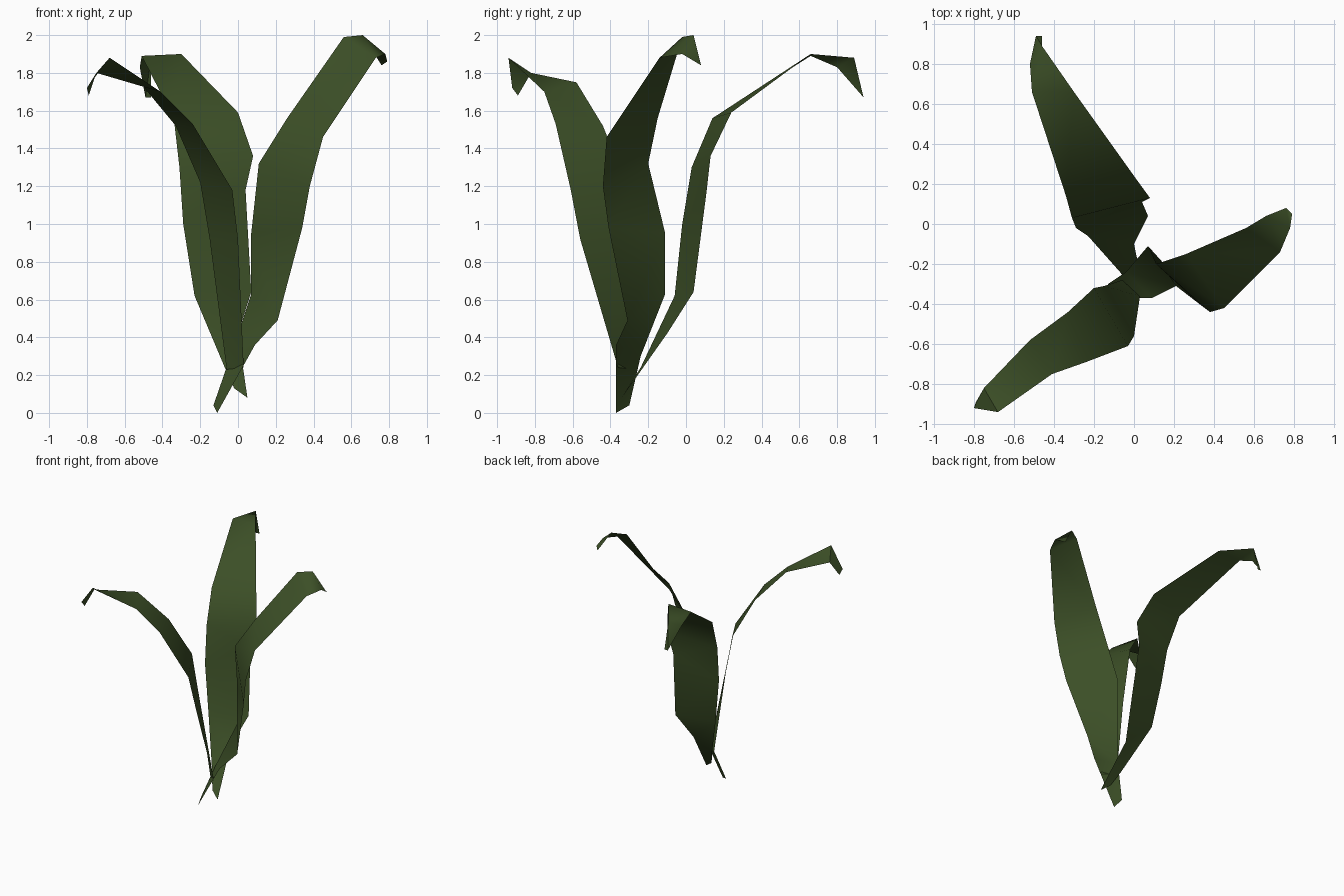
import bpy
import bmesh
from mathutils import Vector

old_cube = bpy.data.objects.get("Cube")
if old_cube:
    bpy.data.objects.remove(old_cube, do_unlink=True)


def make_material(name, colour):
    material = bpy.data.materials.new(name)
    material.use_nodes = True
    material.diffuse_color = colour
    shader = material.node_tree.nodes["Principled BSDF"]
    shader.inputs["Base Color"].default_value = colour
    shader.inputs["Roughness"].default_value = 0.8
    return material


leaf_green = make_material("dark leaf green", (0.045, 0.078, 0.02, 1))


def build_leaf(name, left_rim, right_rim):
    """Loft a thin blade between its two rims, given from root to tip."""
    mesh = bpy.data.meshes.new(name)
    bm = bmesh.new()
    rims = [[bm.verts.new(Vector(point)) for point in rim]
            for rim in (left_rim, right_rim)]
    left, right = rims
    for i in range(len(left) - 1):
        bm.faces.new((left[i], right[i], right[i + 1], left[i + 1]))
    # Split the twisted quads the short way across the blade
    bmesh.ops.triangulate(bm, faces=bm.faces[:], quad_method='SHORT_EDGE')
    bmesh.ops.recalc_face_normals(bm, faces=bm.faces[:])
    bm.to_mesh(mesh)
    bm.free()
    mesh.materials.append(leaf_green)
    leaf = bpy.data.objects.new(name, mesh)
    bpy.context.scene.collection.objects.link(leaf)

    # Soft shading along the blade, with the curled tip left crisp
    bpy.ops.object.select_all(action='DESELECT')
    leaf.select_set(True)
    bpy.context.view_layer.objects.active = leaf
    bpy.ops.object.shade_smooth_by_angle(angle=0.9)
    return leaf


# Leaf arching to the back
build_leaf(
    "back_leaf",
    left_rim=[(-.02, -.31, .13), (-.07, -.24, .24), (-.23, -.06, .62),
              (-.29, -.02, 1), (-.31, .03, 1.3), (-.34, .14, 1.56),
              (-.51, .66, 1.89), (-.52, .8, 1.83), (-.49, .94, 1.67)],
    right_rim=[(.05, -.34, .08), (0, -.1, .42), (.07, .04, .64),
               (.04, .11, 1.18), (.08, .13, 1.36), (0, .24, 1.59),
               (-.3, .66, 1.9), (-.46, .89, 1.88), (-.46, .94, 1.67)],
)

# Tall leaf leaning to the model's left
build_leaf(
    "left_leaf",
    left_rim=[(-.13, -.3, .04), (-.04, -.24, .3), (.07, -.11, .63),
              (.07, -.11, .95), (.11, -.2, 1.32), (.26, -.15, 1.56),
              (.56, -.02, 1.99), (.66, .04, 2), (.76, .08, 1.84)],
    right_rim=[(-.11, -.37, 0), (.09, -.37, .36), (.21, -.31, .49),
               (.34, -.41, .98), (.38, -.44, 1.2), (.45, -.42, 1.46),
               (.73, -.14, 1.88), (.78, -.02, 1.9), (.79, .05, 1.86)],
)

# Leaf drooping to the front right
build_leaf(
    "front_right_leaf",
    left_rim=[(-.06, -.28, .23), (-.15, -.31, .92), (-.2, -.32, 1.22),
              (-.33, -.44, 1.52), (-.52, -.58, 1.75),
              (-.75, -.82, 1.8), (-.79, -.89, 1.68)],
    right_rim=[(.03, -.36, .24), (0, -.56, .92), (-.03, -.61, 1.18),
               (-.24, -.69, 1.53), (-.41, -.75, 1.7),
               (-.68, -.94, 1.88), (-.8, -.92, 1.72)],
)
